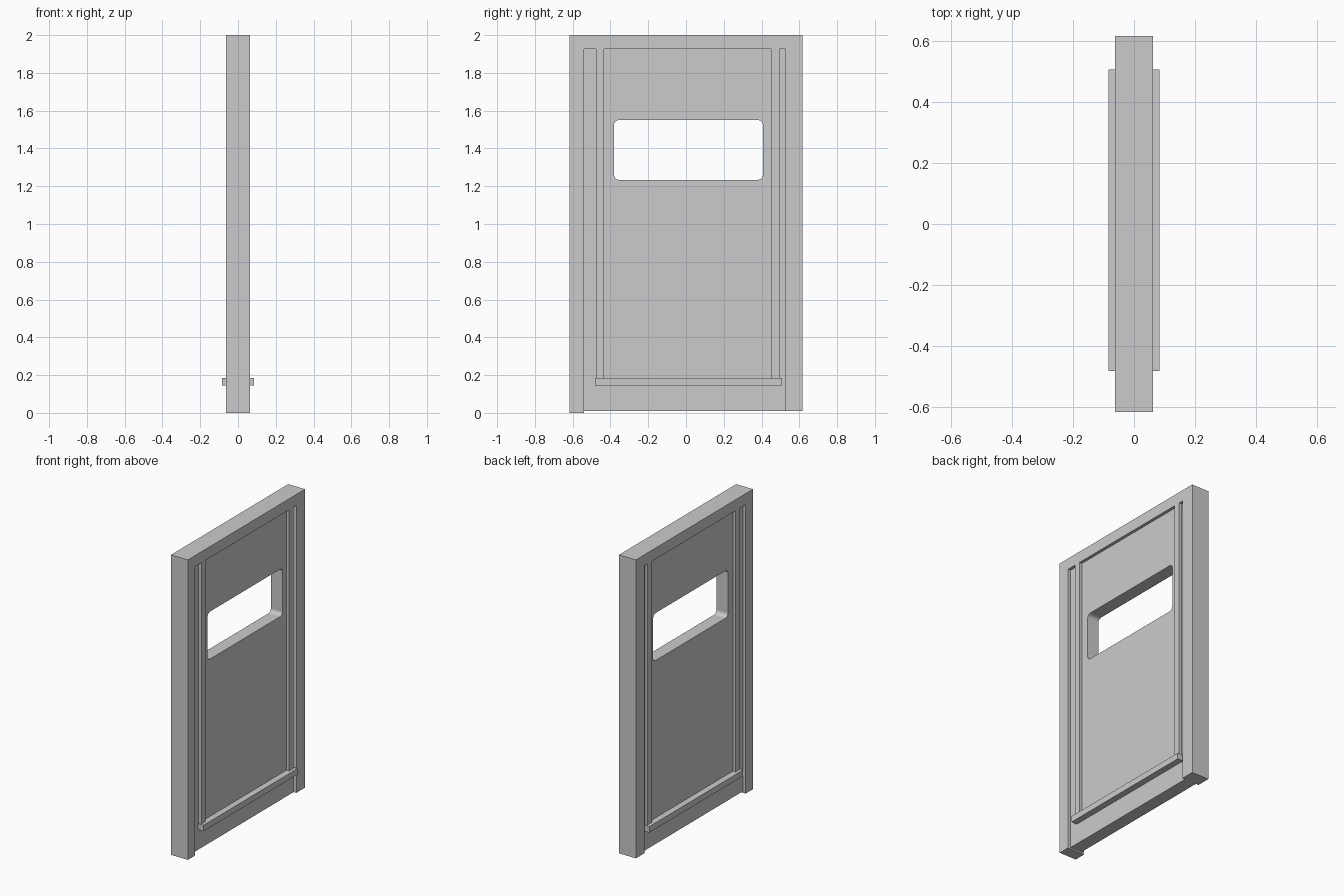
import bpy
from math import pi, sin, cos

if "Cube" in bpy.data.objects:
    bpy.data.objects.remove(bpy.data.objects["Cube"])

FRAME_X, PANEL_X, BAR_X = 0.0625, 0.0425, 0.084   # half thicknesses
IN_L, IN_R, IN_TOP = -0.54, 0.526, 1.926          # frame opening


def slab(name, loops, half):
    """Extrude closed (y, z) outlines along x; inner loops become holes."""
    cu = bpy.data.curves.new(name, 'CURVE')
    cu.dimensions, cu.fill_mode, cu.extrude = '2D', 'BOTH', half
    for pts in loops:
        sp = cu.splines.new('POLY')
        sp.points.add(len(pts) - 1)
        for p, (y, z) in zip(sp.points, pts):
            p.co = (y, z, 0, 1)
        sp.use_cyclic_u = True
    tmp = bpy.data.objects.new(name + "_outline", cu)
    bpy.context.collection.objects.link(tmp)
    bpy.context.view_layer.update()
    dg = bpy.context.evaluated_depsgraph_get()
    me = bpy.data.meshes.new_from_object(tmp.evaluated_get(dg))
    bpy.data.objects.remove(tmp)
    for poly in me.polygons:
        poly.use_smooth = False
    ob = bpy.data.objects.new(name, me)
    ob.rotation_euler = (pi / 2, 0, pi / 2)
    bpy.context.collection.objects.link(ob)
    return ob


def box(name, y0, y1, z0, z1, x0, x1):
    bpy.ops.mesh.primitive_cube_add(
        size=1, location=((x0 + x1) / 2, (y0 + y1) / 2, (z0 + z1) / 2))
    ob = bpy.context.object
    ob.name = name
    ob.scale = (x1 - x0, y1 - y0, z1 - z0)
    return ob


def rounded(y0, y1, z0, z1, r, n=4):
    pts = []
    for i, (cy, cz) in enumerate([(y1 - r, z1 - r), (y0 + r, z1 - r),
                                  (y0 + r, z0 + r), (y1 - r, z0 + r)]):
        for k in range(n + 1):
            a = (i + k / n) * pi / 2
            pts.append((cy + r * cos(a), cz + r * sin(a)))
    return pts


# Outer frame, open at the bottom
slab("door_frame", [[(-0.617, 0), (IN_L, 0), (IN_L, IN_TOP), (IN_R, IN_TOP),
                     (IN_R, 0.01), (0.617, 0.01), (0.617, 2), (-0.617, 2)]], FRAME_X)

# Recessed panel with rounded window opening
slab("door_panel", [[(IN_L, 0.01), (IN_R, 0.01), (IN_R, IN_TOP), (IN_L, IN_TOP)],
                    rounded(-0.381, 0.407, 1.234, 1.55, 0.025)], PANEL_X)

# Vertical rails and bottom bar on both faces
for side, s in (("right", 1), ("left", -1)):
    def faces(h):
        return sorted((s * PANEL_X, s * h))
    for i, (y0, y1) in enumerate([(-0.476, -0.434), (0.45, 0.495)]):
        box(f"{side}_rail_{i + 1}", y0, y1, 0.165, IN_TOP, *faces(FRAME_X))
    box(f"{side}_bottom_bar", -0.482, 0.507, 0.145, 0.185, *faces(BAR_X))
